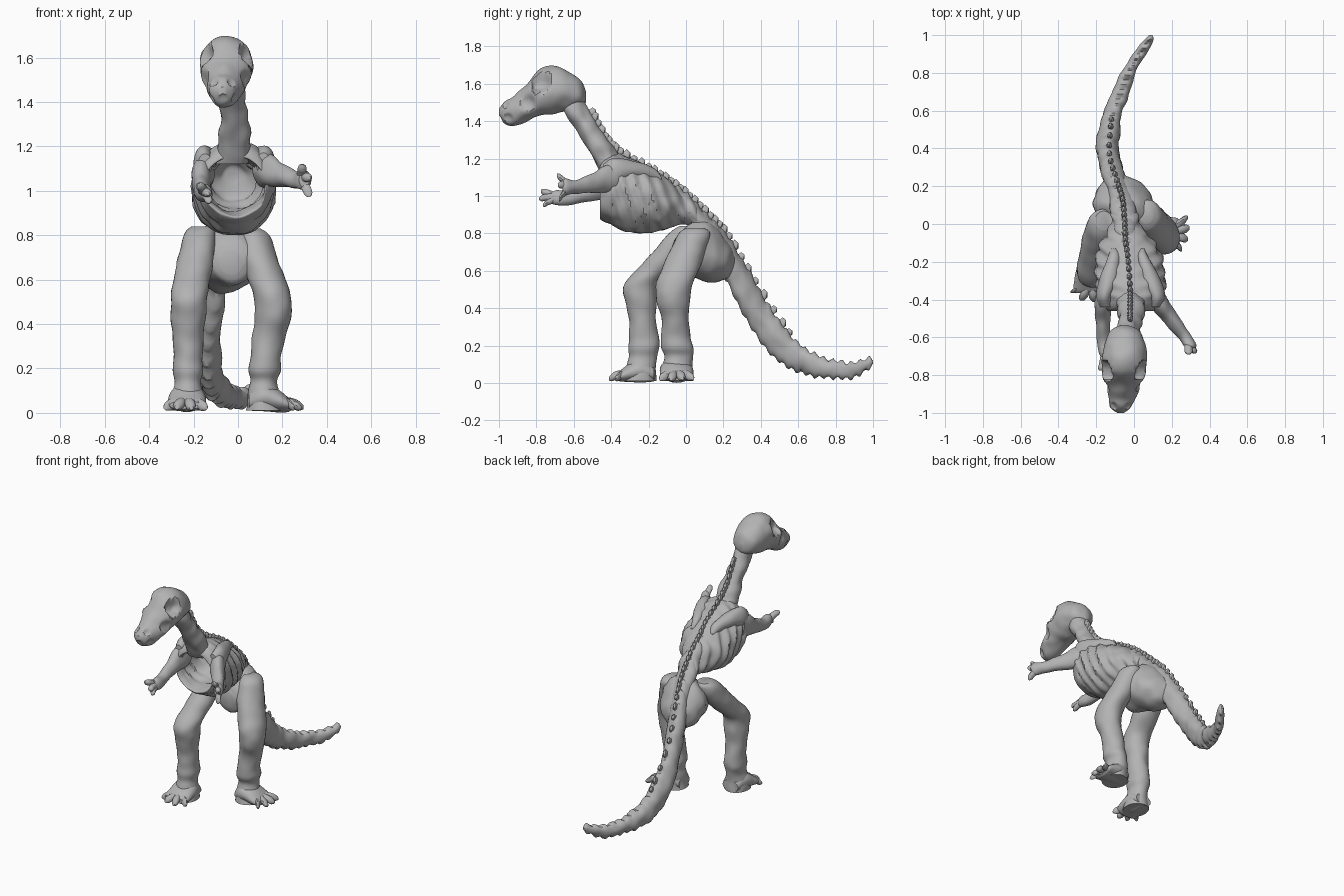
import bpy, bmesh, math
from mathutils import Vector, noise

bone = bpy.data.materials.new("bone_grey")
bone.diffuse_color = (0.45, 0.45, 0.45, 1)


def finish(name, bm):
    bmesh.ops.recalc_face_normals(bm, faces=bm.faces)
    me = bpy.data.meshes.new(name)
    bm.to_mesh(me)
    bm.free()
    me.materials.append(bone)
    ob = bpy.data.objects.new(name, me)
    bpy.context.collection.objects.link(ob)
    bpy.ops.object.select_all(action='DESELECT')
    ob.select_set(True)
    bpy.context.view_layer.objects.active = ob
    bpy.ops.object.shade_smooth_by_angle(angle=math.radians(40))
    return ob


def spline(pts, steps):
    """Smooth curve through the points, on every component."""
    out = []
    for i in range(len(pts) - 1):
        p0, p1, p2, p3 = (pts[max(0, min(len(pts) - 1, i + k))] for k in (-1, 0, 1, 2))
        for s in range(steps):
            t = s / steps
            out.append([0.5 * (2 * b + (c - a) * t + (2 * a - 5 * b + 4 * c - d) * t * t
                               + (3 * b - a - 3 * c + d) * t ** 3)
                        for a, b, c, d in zip(p0, p1, p2, p3)])
    return out + [list(pts[-1])]


def loft(name, axis, pts, seg=28, steps=5, rough=0.006, relief=None, dents=()):
    """Rings square to one world axis; each station is x, y, z and two radii."""
    bm = bmesh.new()
    u, v = [a for a in range(3) if a != axis]
    rings = []
    for st in spline(pts, steps):
        c = Vector(st[:3])
        ring = []
        for k in range(seg):
            a = 2 * math.pi * k / seg
            p = c.copy()
            p[u] += max(st[3], 0.002) * math.cos(a)
            p[v] += max(st[4], 0.002) * math.sin(a)
            out = (p - c).normalized()
            amt = rough * noise.noise(p * 14)
            if relief:
                amt += relief(p, a)
            for centre, radius, depth in dents:
                d = (p - Vector(centre)).length / radius
                if d < 1:
                    amt -= depth * (1 - d ** 4)
            p += out * max(amt, 0.004 - (p - c).length)
            ring.append(bm.verts.new(p))
        rings.append(ring)
    for r, q in zip(rings, rings[1:]):
        for k in range(seg):
            bm.faces.new((r[k], r[(k + 1) % seg], q[(k + 1) % seg], q[k]))
    bm.faces.new(rings[0])
    bm.faces.new(rings[-1])
    return finish(name, bm)


def digits(name, axis, root, tips, r, lift):
    """Tapered toes or fingers from one root, with a knuckle in the middle."""
    for i, tip in enumerate(tips):
        a, b = Vector(root), Vector(tip)
        m = a.lerp(b, 0.6) + Vector((0, 0, lift))
        n = a.lerp(b, 0.85) + Vector((0, 0, lift * 0.4))
        loft(f"{name}_{i + 1}", axis, [(*a, r * 1.3, r * 1.4), (*m, r, r),
             (*n, r * 0.95, r * 0.9), (*b, r * 0.4, r * 0.4)], seg=10, steps=3, rough=0.004)


# Skull with eye sockets, cheek hollows, nostrils and mouth
skull = [(-.05, -.535, 1.53, .02, .03), (-.05, -.56, 1.545, .07, .07), (-.05, -.62, 1.56, .105, .1),
         (-.05, -.70, 1.57, .118, .13), (-.055, -.78, 1.555, .118, .125), (-.058, -.85, 1.50, .095, .10),
         (-.062, -.92, 1.455, .07, .08), (-.068, -.97, 1.445, .055, .055), (-.07, -1.0, 1.45, .02, .022)]
holes = []
for s in (-1, 1):
    holes += [((-.055 + s * .11, -.78, 1.615), .062, .05), ((-.055 + s * .10, -.85, 1.50), .045, .018),
              ((-.068 + s * .04, -.965, 1.49), .022, .014), ((-.066 + s * .045, -.945, 1.42), .028, .014)]
holes.append(((-.068, -.985, 1.42), .022, .015))
loft("skull", 1, skull, seg=44, steps=8, rough=.008, dents=holes)

# Neck
loft("neck", 2, [(-.03, -.36, 1.12, .09, .09), (-.02, -.42, 1.2, .075, .075), (-.02, -.485, 1.3, .062, .068),
                 (-.025, -.55, 1.4, .058, .066), (-.035, -.6, 1.49, .06, .07), (-.04, -.63, 1.54, .05, .06)],
     rough=.018)


# Ribcage, open at the front, with slanted ribs on its sides
def ribs(p, a):
    side = abs(math.cos(a)) ** 0.7
    return 0.009 * side * math.sin((p.y + 0.35 * (p.z - 1)) * 95) if p.y > -.4 else 0


loft("ribcage", 1, [(-.02, -.22, 1.05, .02, .02), (-.02, -.24, 1.04, .08, .08), (-.015, -.33, 1.03, .125, .12),
                    (-.015, -.43, 1.025, .135, .125), (-.015, -.46, 1.02, .145, .135),
                    (-.015, -.43, 1.035, .165, .175), (-.015, -.36, 1.025, .178, .20),
                    (-.02, -.27, .995, .182, .195), (-.025, -.17, .975, .17, .165),
                    (-.035, -.09, .955, .135, .125), (-.045, -.02, .935, .085, .085),
                    (-.05, .06, .9, .06, .06)],
     seg=44, steps=7, rough=.012, relief=ribs)


# Backbone and tail, knotted above and below
def knots(p, a):
    return 0.011 * abs(math.sin(a)) ** 6 * math.sin(p.y * 130)


loft("tail", 1, [(-.04, -.1, 1.03, .05, .06), (-.05, 0, .95, .06, .07), (-.06, .1, .835, .07, .085),
                 (-.09, .2, .695, .066, .125), (-.12, .3, .525, .062, .145), (-.14, .4, .355, .058, .135),
                 (-.13, .5, .22, .055, .11), (-.11, .6, .14, .05, .08), (-.07, .7, .092, .045, .06),
                 (-.03, .8, .072, .04, .048), (.03, .9, .072, .034, .04), (.08, .975, .105, .024, .03),
                 (.09, 1.0, .11, .008, .012)], steps=8, rough=.012, relief=knots)

# Row of knobs down the back
crest = spline([(-.02, -.50, 1.45), (-.02, -.43, 1.32), (-.02, -.35, 1.24), (-.03, -.2, 1.155), (-.045, -.08, 1.08),
                (-.05, .02, 1.0), (-.06, .13, .895), (-.09, .23, .785), (-.13, .37, .545), (-.12, .55, .27)], 4)
bm = bmesh.new()
for i, p in enumerate(crest):
    made = bmesh.ops.create_icosphere(bm, subdivisions=1, radius=1)
    for vert in made["verts"]:
        vert.co = Vector((vert.co.x * .016, vert.co.y * .022, vert.co.z * (.024 + .008 * (i % 2)))) + Vector(p)
finish("back_knobs", bm)

# Pelvis
loft("pelvis", 1, [(-.03, -.075, .68, .06, .05), (-.03, -.05, .69, .11, .1), (-.04, .02, .71, .15, .14),
                   (-.05, .1, .71, .16, .165), (-.065, .17, .68, .14, .14), (-.075, .23, .65, .09, .09),
                   (-.08, .26, .65, .03, .03)], rough=.015)

# Legs: hip, knee, shin and ankle
loft("right_leg", 2, [(.06, .05, .83, .04, .05), (.07, .045, .8, .07, .085), (.085, .015, .72, .085, .095),
                      (.125, -.03, .61, .085, .10), (.155, -.062, .53, .085, .097), (.158, -.07, .44, .083, .088),
                      (.14, -.058, .35, .075, .072), (.125, -.055, .25, .07, .078), (.12, -.05, .19, .072, .085),
                      (.115, -.04, .145, .062, .075), (.115, -.045, .09, .07, .08), (.12, -.05, .01, .085, .09)])
loft("left_leg", 2, [(-.16, .02, .84, .05, .05), (-.17, .0, .81, .07, .08), (-.185, -.06, .72, .08, .10),
                     (-.205, -.15, .62, .082, .10), (-.22, -.24, .53, .083, .09), (-.222, -.24, .44, .08, .085),
                     (-.225, -.235, .35, .07, .072), (-.225, -.225, .25, .065, .078), (-.225, -.225, .19, .068, .085),
                     (-.225, -.23, .14, .06, .075), (-.225, -.24, .09, .07, .08), (-.225, -.25, .01, .08, .09)])

# Feet and toes
loft("right_foot", 0, [(.05, -.05, .05, .06, .04), (.1, -.05, .07, .085, .065), (.16, -.05, .06, .09, .055),
                       (.22, -.05, .04, .085, .035), (.24, -.05, .035, .07, .02)])
digits("right_toe", 0, (.17, -.05, .045),
       [(.285, .035, .025), (.295, -.02, .025), (.285, -.08, .022), (.255, -.135, .022)], .024, .012)
loft("left_foot", 1, [(-.225, -.17, .05, .06, .04), (-.225, -.23, .07, .075, .065), (-.23, -.29, .06, .085, .055),
                      (-.235, -.345, .04, .085, .035), (-.235, -.365, .035, .07, .02)])
digits("left_toe", 1, (-.23, -.29, .045),
       [(-.325, -.365, .025), (-.275, -.405, .025), (-.21, -.412, .022), (-.145, -.38, .022)], .024, .012)

# Shoulder blades
for side, x in (("right", .12), ("left", -.155)):
    inner = x * .55 - .02
    loft(side + "_shoulder_blade", 1, [(x * .95, -.44, 1.12, .03, .05), (x, -.38, 1.13, .045, .075),
         ((x + inner) / 2, -.28, 1.14, .05, .045), (inner, -.17, 1.115, .03, .035), (inner, -.13, 1.09, .01, .012)])

# Arms and fingers
loft("right_arm", 1, [(.11, -.36, 1.1, .045, .08), (.14, -.43, 1.09, .055, .07), (.2, -.51, 1.07, .05, .05),
                      (.26, -.59, 1.05, .04, .038), (.288, -.64, 1.05, .033, .045), (.295, -.66, 1.05, .02, .03)],
     rough=.012)
digits("right_finger", 1, (.285, -.62, 1.05),
       [(.29, -.69, 1.11), (.32, -.685, 1.06), (.32, -.68, .98)], .02, .004)
loft("left_arm", 1, [(-.155, -.36, 1.08, .045, .09), (-.165, -.43, 1.06, .045, .08), (-.168, -.52, 1.02, .038, .055),
                     (-.158, -.62, .995, .034, .04), (-.148, -.69, .99, .034, .04), (-.145, -.72, .985, .02, .03)],
     rough=.012)
digits("left_finger", 1, (-.15, -.69, .99),
       [(-.175, -.775, 1.025), (-.135, -.785, .985), (-.13, -.765, .95)], .02, .004)
